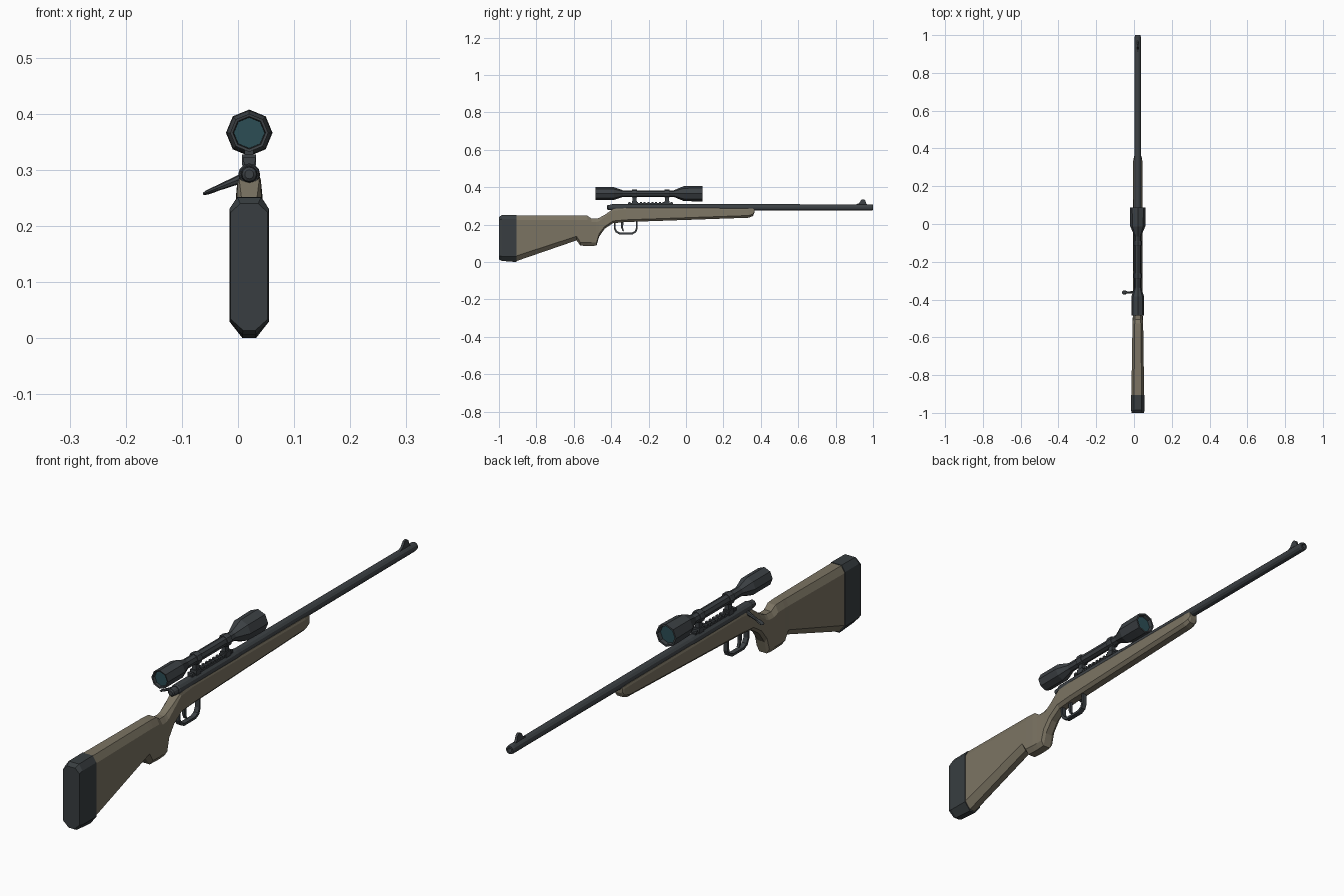
import bpy, bmesh, math
from mathutils import Vector

CX = 0.02  # rifle centre line; the bolt handle sticks out to -x


def material(name, rgb):
    m = bpy.data.materials.new(name)
    m.diffuse_color = (*rgb, 1)
    return m


TAN = material("tan_stock", (0.20, 0.175, 0.125))
STEEL = material("dark_steel", (0.045, 0.052, 0.058))
RUBBER = material("dark_rubber", (0.04, 0.048, 0.052))
GLASS = material("teal_glass", (0.025, 0.075, 0.09))


def finish(name, bm, mat):
    bmesh.ops.recalc_face_normals(bm, faces=bm.faces)
    me = bpy.data.meshes.new(name)
    bm.to_mesh(me)
    bm.free()
    me.materials.append(mat)
    ob = bpy.data.objects.new(name, me)
    bpy.context.collection.objects.link(ob)
    return ob


def loft(name, rings, mat):
    """Skin a row of equal point rings and cap both ends."""
    bm = bmesh.new()
    vs = [[bm.verts.new(p) for p in r] for r in rings]
    n = len(rings[0])
    for a, b in zip(vs, vs[1:]):
        for i in range(n):
            j = (i + 1) % n
            bm.faces.new((a[i], a[j], b[j], b[i]))
    bm.faces.new(vs[0])
    bm.faces.new(vs[-1])
    return finish(name, bm, mat)


def tube(name, profile, z, mat, n=8, origin=None, axis=(0, 1, 0), u=(1, 0, 0)):
    """Turned shape: profile of (distance, radius[, second radius])."""
    o = Vector(origin or (CX, 0, z))
    a, u = Vector(axis).normalized(), Vector(u)
    v = u.cross(a)
    rings = []
    for t, ru, *rest in profile:
        rv = rest[0] if rest else ru
        rings.append([o + a * t + u * ru * math.cos(k * math.tau / n)
                      + v * rv * math.sin(k * math.tau / n) for k in range(n)])
    return loft(name, rings, mat)


def prism(name, pts, hw, mat):
    """Side outline of (y, z) points, given thickness across x."""
    bm = bmesh.new()
    f = bm.faces.new([bm.verts.new((CX - hw, y, z)) for y, z in pts])
    r = bmesh.ops.extrude_face_region(bm, geom=[f])
    moved = [g for g in r["geom"] if isinstance(g, bmesh.types.BMVert)]
    bmesh.ops.translate(bm, verts=moved, vec=(2 * hw, 0, 0))
    return finish(name, bm, mat)


def box(name, y0, y1, z0, z1, hw, mat):
    return prism(name, [(y0, z0), (y1, z0), (y1, z1), (y0, z1)], hw, mat)


def section(y, zb, zt, w, wt, b, t, cb, ct):
    """Eight-sided stock section: heights, widths and chamfers."""
    half = [(b, zb), (w, zb + cb), (wt, zt - ct), (t, zt)]
    return [(CX + x, y, z) for x, z in half] + [(CX - x, y, z) for x, z in half[::-1]]


# stock: butt, pistol grip, wrist and forend
loft("stock", [section(*s) for s in (
    (-0.91, 0.004, 0.250, .034, .034, .012, .020, .028, .024),
    (-0.585, 0.116, 0.250, .029, .029, .012, .017, .022, .024),
    (-0.565, 0.088, 0.250, .029, .029, .015, .017, .018, .024),
    (-0.527, 0.086, 0.248, .028, .028, .015, .016, .018, .024),
    (-0.505, 0.086, 0.232, .027, .026, .015, .014, .018, .018),
    (-0.478, 0.088, 0.232, .026, .024, .015, .013, .018, .018),
    (-0.465, 0.135, 0.236, .025, .023, .014, .013, .016, .018),
    (-0.435, 0.178, 0.252, .024, .022, .013, .014, .012, .012),
    (-0.39, 0.208, 0.284, .024, .021, .013, .018, .012, .010),
    (-0.32, 0.214, 0.290, .024, .021, .013, .018, .012, .008),
    (0.335, 0.237, 0.287, .024, .021, .013, .018, .012, .008),
    (0.358, 0.246, 0.285, .020, .019, .011, .017, .010, .008),
    (0.365, 0.262, 0.283, .016, .016, .010, .015, .006, .006))], TAN)

# butt pad
loft("butt_pad", [section(*s) for s in (
    (-1.0, 0.014, 0.240, .033, .033, .011, .016, .020, .016),
    (-0.985, 0.006, 0.251, .0355, .0355, .012, .021, .025, .021),
    (-0.905, 0.000, 0.252, .0355, .0355, .012, .021, .030, .022))], RUBBER)

# barrel with a hollow muzzle, receiver and bolt
BZ = 0.292
tube("barrel", [(-0.1, .018), (0.35, .0175), (0.99, .0165), (1.0, .0145),
                (1.0, .008), (0.96, .007)], BZ, STEEL, 12)
tube("receiver", [(-0.395, .017), (-0.388, .0195), (-0.05, .0195), (-0.03, .018)],
     BZ, STEEL, 12)
tube("bolt_shroud", [(-0.422, .008), (-0.418, .013), (-0.40, .015), (-0.38, .015)],
     BZ, STEEL, 12)
tube("bolt_handle", [(0, .009, .009), (.012, .007, .008), (.052, .005, .005),
                     (.060, .010, .005), (.073, .011, .004), (.080, .006, .002)],
     0, STEEL, 8, (0.012, -0.362, 0.287), (-.074, 0, -.030), (0, 1, 0))

# front sight
prism("front_sight", [(0.90, .303), (0.925, .315), (0.938, .333), (0.950, .336),
                      (0.958, .330), (0.963, .315), (0.975, .303)], .0045, STEEL)

# trigger guard and trigger
outer = [(-.063, .23), (-.063, .178), (-.053, .158), (-.034, .148),
         (.036, .148), (.055, .158), (.063, .178), (.063, .23)]
inner = [(y * .87, .2 + (z - .2) * .83) for y, z in outer]
prism("trigger_guard", [(y - .322, z) for y, z in outer + inner[::-1]], .009, STEEL)
prism("trigger", [(-.347, .225), (-.347, .185), (-.340, .168), (-.330, .163),
                  (-.334, .172), (-.337, .188), (-.332, .225)], .005, STEEL)

# toothed scope rail
box("rail", -.31, -.07, .305, .315, .009, STEEL)
for i in range(12):
    y = -.308 + i * .0204
    box(f"rail_tooth_{i + 1}", y, y + .011, .314, .322, .011, STEEL)

# scope body with recessed ends and glass
SZ = 0.366
tube("scope_body", [(-.465, .027), (-.484, .029), (-.485, .034), (-.385, .034),
                    (-.337, .0175), (-.065, .0175), (-.012, .040), (.060, .0415),
                    (.088, .0415), (.088, .035), (.065, .032)], SZ, STEEL)
tube("eyepiece_lens", [(-.474, .0275), (-.46, .026)], SZ, GLASS)
tube("objective_lens", [(.06, .031), (.074, .0325)], SZ, GLASS)

# scope mounts
for tag, y in (("rear", -.275), ("front", -.102)):
    tube(f"{tag}_mount_ring", [(y - .013, .0205), (y - .010, .0225),
                               (y + .010, .0225), (y + .013, .0205)], SZ, STEEL)
    box(f"{tag}_mount_post", y - .010, y + .010, .318, .352, .008, STEEL)
    box(f"{tag}_mount_clamp", y - .014, y + .014, .308, .327, .0125, STEEL)
